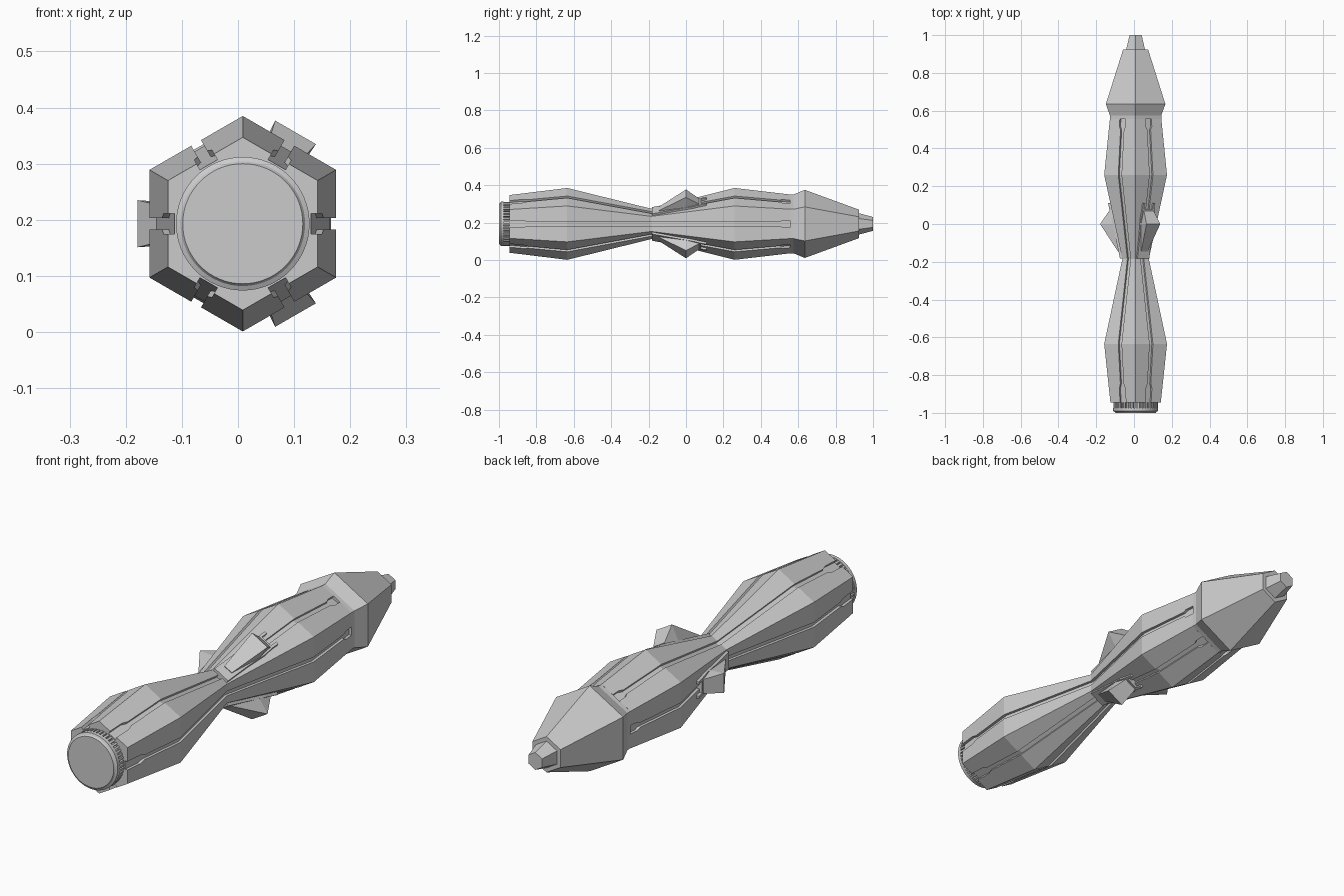
import bpy, bmesh
from math import sin, cos, radians, pi

if "Cube" in bpy.data.objects:
    bpy.data.objects.remove(bpy.data.objects["Cube"])

CX, CZ = 0.0085, 0.193          # long axis position
S3 = cos(radians(30))


def place(r, t, y, deg):
    """Radial / tangential / axial coordinates to world space."""
    a = radians(deg)
    return (CX + r * cos(a) - t * sin(a), y, CZ + r * sin(a) + t * cos(a))


def finish(name, bm):
    bmesh.ops.recalc_face_normals(bm, faces=bm.faces)
    me = bpy.data.meshes.new(name)
    bm.to_mesh(me)
    bm.free()
    ob = bpy.data.objects.new(name, me)
    bpy.context.collection.objects.link(ob)
    return ob


def loft(name, rings):
    """Skin a list of equal-length point rings and cap both ends."""
    bm = bmesh.new()
    vs = [[bm.verts.new(p) for p in ring] for ring in rings]
    n = len(vs[0])
    for a, b in zip(vs, vs[1:]):
        for i in range(n):
            j = (i + 1) % n
            bm.faces.new((a[i], a[j], b[j], b[i]))
    bm.faces.new(vs[0])
    bm.faces.new(vs[-1])
    return finish(name, bm)


def circle(r, y, n, start=0):
    return [place(r, 0, y, start + 360 * i / n) for i in range(n)]


# Hexagonal hourglass body with a groove along the middle of each face
def body_ring(y, R, w, d=0.012):
    ap = R * S3
    pts = []
    for k in range(6):
        pts += [place(R, 0, y, 60 * k - 30)]
        pts += [place(r, t, y, 60 * k)
                for r, t in ((ap, -w), (ap - d, -w), (ap - d, w), (ap, w))]
    return pts


KEYS = [(-0.945, 0.154), (-0.635, 0.192), (-0.185, 0.081), (0.26, 0.192), (0.575, 0.155)]


def radius(y):
    for (y0, r0), (y1, r1) in zip(KEYS, KEYS[1:]):
        if y <= y1:
            return r0 + (r1 - r0) * (y - y0) / (y1 - y0)
    return KEYS[-1][1]


WIDE, THIN = 0.018, 0.010
stations = [(-0.945, WIDE), (-0.87, WIDE), (-0.845, THIN), (-0.635, THIN), (-0.185, THIN),
            (0.26, THIN), (0.50, THIN), (0.515, WIDE), (0.555, WIDE)]
loft("grooved_body", [body_ring(y, radius(y), w) for y, w in stations])

# Pointed hexagonal nose with a stepped tip
nose = [(0.555, 0.157), (0.575, 0.157), (0.635, 0.182), (0.925, 0.076), (0.925, 0.057), (1.0, 0.037)]
loft("nose_cone", [circle(r, y, 6, 30) for y, r in nose])

# Round end cap with a ribbed collar
cap = [(-0.93, 0.107), (-0.975, 0.107), (-0.975, 0.119), (-0.99, 0.119), (-0.994, 0.111), (-1.0, 0.107)]
cap_ob = loft("end_cap", [circle(r, y, 64) for y, r in cap])
bpy.context.view_layer.objects.active = cap_ob
cap_ob.select_set(True)
bpy.ops.object.shade_smooth_by_angle(angle=radians(25))

bm = bmesh.new()
RIBS = 48
for i in range(RIBS):
    deg = 360 * i / RIBS
    vs = [bm.verts.new(place(r, t, y, deg))
          for y in (-0.977, -0.94) for r, t in ((0.1, -0.0045), (0.118, -0.0045), (0.118, 0.0045), (0.1, 0.0045))]
    for f in ((0, 1, 2, 3), (4, 5, 6, 7), (0, 1, 5, 4), (1, 2, 6, 5), (2, 3, 7, 6), (3, 0, 4, 7)):
        bm.faces.new([vs[q] for q in f])
finish("collar_ribs", bm)

# Three fins, each on a raised pronged mounting plate
half = [(-0.183, 0.036), (-0.06, 0.036), (0.03, 0.040), (0.075, 0.036), (0.11, 0.036), (0.11, 0.025), (0.08, 0.025)]
outline = half + [(y, -t) for y, t in reversed(half)]
for n, deg in enumerate((60, 180, 300), 1):
    loft(f"fin_plate_{n}", [[place(radius(y) * S3 + h, t, y, deg) for y, t in outline]
                            for h in (-0.015, 0.012)])
    # (axial, half width, base radius, top radius)
    side = [(-0.145, 0.020, 0.06, 0.094), (0.0, 0.042, 0.095, 0.188), (0.07, 0.030, 0.11, 0.140)]
    both = [(y, t, b, h) for y, t, b, h in side] + [(y, -t, b, h) for y, t, b, h in reversed(side)]
    bm = bmesh.new()
    low = [bm.verts.new(place(b, t * 0.85, y, deg)) for y, t, b, h in both]
    top = [bm.verts.new(place(h, t, y, deg)) for y, t, b, h in both]
    for i in range(6):
        j = (i + 1) % 6
        bm.faces.new((low[i], low[j], top[j], top[i]))
    for v in (low, top):
        bm.faces.new((v[0], v[1], v[4], v[5]))
        bm.faces.new((v[1], v[2], v[3], v[4]))
    finish(f"fin_{n}", bm)
